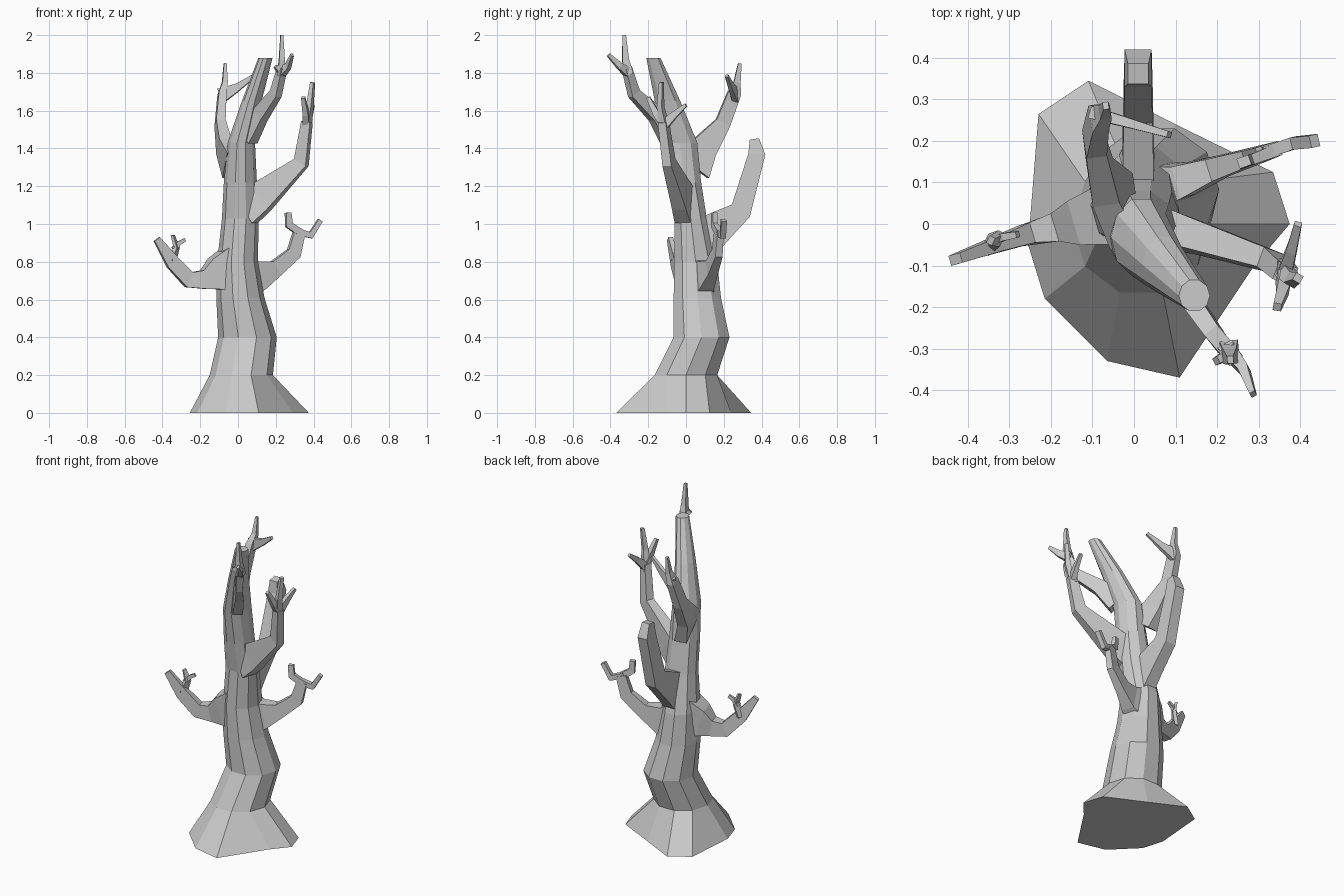
import bpy
import math
from mathutils import Vector


def loft(name, rings):
    """Skin a list of equal-sized closed rings and cap both ends."""
    n = len(rings[0])
    verts = [tuple(p) for r in rings for p in r]
    faces = [tuple(reversed(range(n))),
             tuple(range(len(verts) - n, len(verts)))]
    for k in range(len(rings) - 1):
        for i in range(n):
            j = (i + 1) % n
            faces.append((k * n + i, k * n + j, (k + 1) * n + j, (k + 1) * n + i))
    mesh = bpy.data.meshes.new(name)
    mesh.from_pydata(verts, [], faces)
    mesh.update()
    obj = bpy.data.objects.new(name, mesh)
    bpy.context.collection.objects.link(obj)
    return obj


def limb(name, path):
    """Four-sided limb; path points are (x, y, z, width, depth)."""
    pts = [Vector(p[:3]) for p in path]
    d = pts[-1] - pts[0]
    side = Vector((-d.y, d.x, 0)).normalized()
    rings = []
    for i, (p, c) in enumerate(zip(path, pts)):
        a = (c - pts[i - 1]).normalized() if i else Vector()
        b = (pts[i + 1] - c).normalized() if i < len(pts) - 1 else Vector()
        up = (a + b).cross(side).normalized()
        s, u = side * p[3] / 2, up * p[4] / 2
        rings.append([c - s - u, c - s + u, c + s + u, c + s - u])
    return loft(name, rings)


# trunk: flared irregular foot, then ten-sided rings (z, xmin, xmax, ymin, ymax)
foot = [(.375, 0), (.335, .125), (.1, .24), (-.11, .345), (-.23, .265),
        (-.255, -.05), (-.215, -.18), (-.065, -.33), (.11, -.37), (.29, -.1)]
levels = [(.2, -.15, .185, -.165, .165), (.4, -.105, .205, -.065, .23),
          (.61, -.115, .14, -.065, .185), (.8, -.11, .105, -.063, .165),
          (1.03, -.085, .11, -.06, .11), (1.22, -.075, .1, -.09, .08),
          (1.43, -.055, .09, -.125, .06), (1.65, .02, .125, -.165, -.03),
          (1.88, .108, .183, -.21, -.135)]
rings = [[(x, y, 0) for x, y in foot]]
for z, x0, x1, y0, y1 in levels:
    rings.append([((x0 + x1) / 2 + (x1 - x0) / 2 * math.cos(i * math.tau / 10),
                   (y0 + y1) / 2 + (y1 - y0) / 1.9 * math.sin(i * math.tau / 10), z)
                  for i in range(10)])
loft("trunk", rings)

# low left branch with forked twig
limb("left_branch", [(-.04, .03, .75, .15, .26), (-.12, .01, .735, .11, .17),
                     (-.18, -.005, .705, .07, .10), (-.26, -.025, .705, .05, .085),
                     (-.345, -.055, .795, .035, .075), (-.43, -.085, .92, .025, .035)])
limb("left_twig", [(-.35, -.05, .80, .025, .05), (-.325, -.035, .875, .02, .035),
                   (-.345, -.04, .94, .015, .02)])
limb("left_twig_side", [(-.34, -.04, .865, .02, .03), (-.31, -.03, .90, .018, .022),
                        (-.28, -.025, .917, .015, .018)])

# low right branch with two hooked twigs
limb("right_branch", [(.05, .09, .72, .11, .22), (.12, .105, .73, .08, .15),
                      (.2, .135, .765, .055, .085), (.295, .165, .845, .04, .075),
                      (.325, .175, .96, .035, .06)])
limb("right_twig_inner", [(.335, .175, .95, .03, .04), (.27, .15, .995, .025, .04),
                          (.265, .15, 1.06, .025, .03)])
limb("right_twig_outer", [(.31, .17, .96, .03, .04), (.385, .195, .94, .03, .035),
                          (.435, .20, 1.02, .03, .025)])

# upper right branch with three twigs
limb("upper_right_branch", [(.04, .0, 1.09, .09, .20), (.12, -.02, 1.14, .08, .16),
                            (.335, -.09, 1.325, .05, .075), (.365, -.12, 1.54, .045, .05)])
limb("upper_right_twig_top", [(.36, -.11, 1.50, .04, .045), (.38, -.135, 1.62, .03, .03),
                              (.395, -.13, 1.75, .02, .02)])
limb("upper_right_twig_front", [(.36, -.11, 1.52, .035, .045), (.36, -.155, 1.58, .03, .035),
                                (.345, -.2, 1.67, .02, .02)])
limb("upper_right_twig_back", [(.365, -.11, 1.53, .035, .05), (.38, -.06, 1.58, .025, .035),
                               (.395, .0, 1.63, .018, .018)])

# thick broken stub at the back
limb("back_stub", [(.01, .06, .90, .08, .24), (.01, .16, .975, .075, .18),
                   (.01, .29, 1.07, .07, .115), (.01, .375, 1.37, .065, .09),
                   (.01, .362, 1.45, .05, .05)])

# upper back-left branch with twigs
limb("back_left_branch", [(-.03, .03, 1.31, .08, .22), (-.075, .10, 1.41, .065, .14),
                          (-.095, .195, 1.535, .05, .08), (-.085, .255, 1.69, .04, .07),
                          (-.07, .27, 1.75, .028, .035), (-.068, .285, 1.85, .014, .018)])
limb("back_left_twig", [(-.09, .265, 1.68, .03, .08), (0, .24, 1.725, .022, .04),
                        (.085, .215, 1.785, .015, .018)])

# front branch rising to the highest tip
limb("front_branch", [(.05, -.08, 1.47, .06, .13), (.12, -.16, 1.58, .05, .085),
                      (.2, -.275, 1.69, .04, .06), (.235, -.315, 1.83, .04, .04)])
limb("front_twig_top", [(.23, -.305, 1.79, .045, .05), (.232, -.32, 1.87, .03, .035),
                        (.232, -.327, 2.0, .015, .018)])
limb("front_twig_side", [(.225, -.30, 1.80, .04, .055), (.265, -.35, 1.835, .025, .035),
                         (.287, -.41, 1.895, .014, .018)])
limb("front_knob", [(.235, -.31, 1.80, .03, .035), (.198, -.33, 1.835, .018, .02)])
